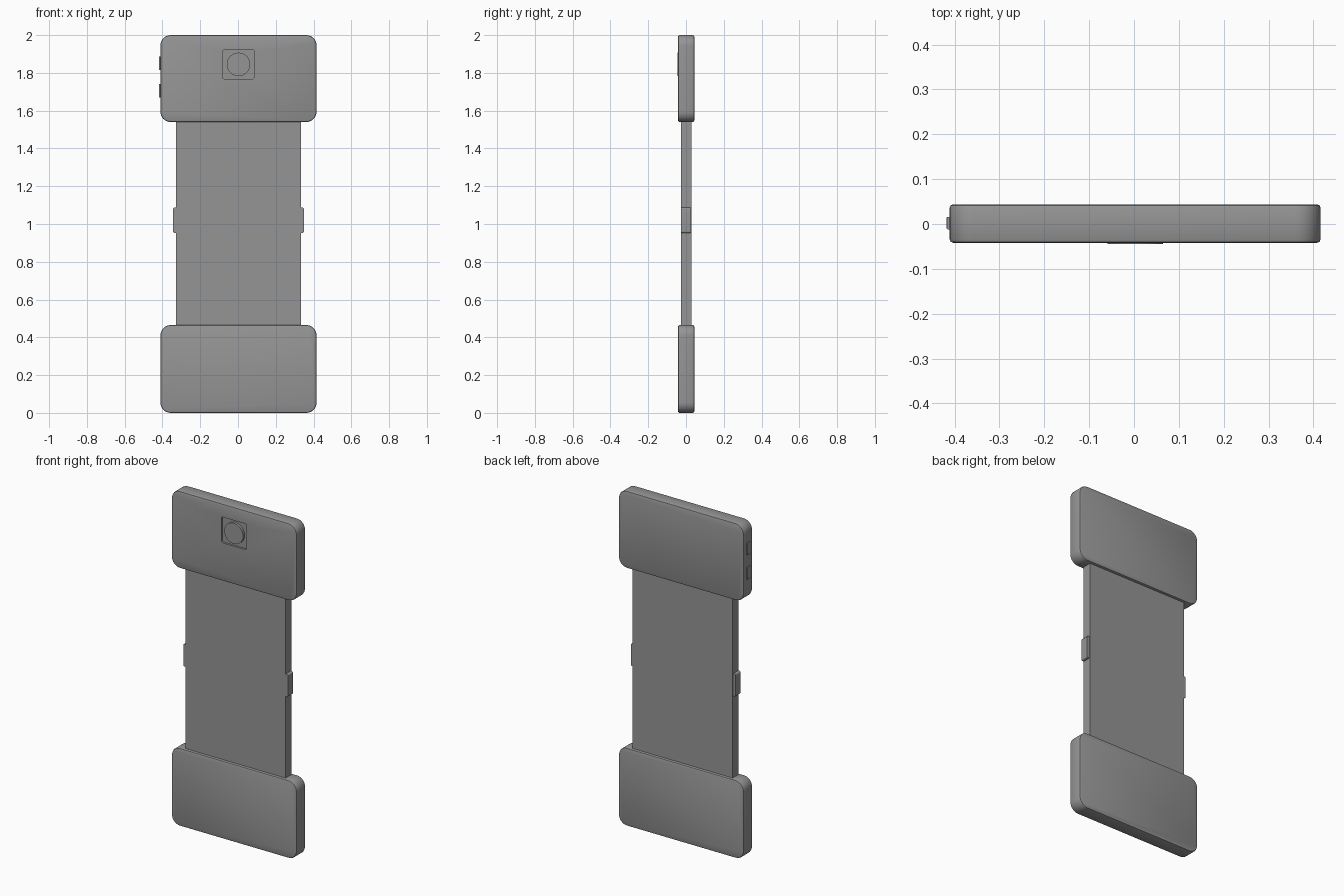
import bpy
import math
from mathutils import Matrix

old = bpy.data.objects.get("Cube")
if old:
    bpy.data.objects.remove(old, do_unlink=True)

grey = bpy.data.materials.new("mid grey")
grey.use_nodes = True
grey.diffuse_color = (0.3, 0.3, 0.3, 1)
grey.node_tree.nodes["Principled BSDF"].inputs["Base Color"].default_value = (0.3, 0.3, 0.3, 1)

import bmesh


def finish(name, bm):
    mesh = bpy.data.meshes.new(name)
    bmesh.ops.recalc_face_normals(bm, faces=bm.faces)
    bm.to_mesh(mesh)
    bm.free()
    obj = bpy.data.objects.new(name, mesh)
    bpy.context.collection.objects.link(obj)
    mesh.materials.append(grey)
    return obj


def activate(obj):
    bpy.ops.object.select_all(action='DESELECT')
    obj.select_set(True)
    bpy.context.view_layer.objects.active = obj


def smooth(obj):
    activate(obj)
    bpy.ops.object.shade_smooth_by_angle(angle=math.radians(30))


def box(name, x, y, z, axis=1, radius=0.0, chamfer=0.0):
    """Box from (min, max) ranges, corners rounded along one axis, rims chamfered."""
    ranges = (x, y, z)
    size = [b - a for a, b in ranges]
    centre = [(a + b) / 2 for a, b in ranges]
    bm = bmesh.new()
    bmesh.ops.create_cube(bm, size=1, matrix=Matrix.Translation(centre) @ Matrix.Diagonal((*size, 1)))
    if radius:
        edges = [e for e in bm.edges
                 if abs((e.verts[0].co - e.verts[1].co).normalized()[axis]) > 0.99]
        bmesh.ops.bevel(bm, geom=edges, offset=radius, segments=8, profile=0.5, affect='EDGES')
    if chamfer:
        lo, hi = ranges[axis]
        rims = [e for e in bm.edges
                if any(all(abs(v.co[axis] - s) < 1e-5 for v in e.verts) for s in (lo, hi))]
        bmesh.ops.bevel(bm, geom=rims, offset=chamfer, segments=2, profile=0.5, affect='EDGES')
    obj = finish(name, bm)
    smooth(obj)
    return obj


MID = 0.0025          # centre line of the body
BODY_X = (-0.411, 0.416)
BODY_Y = (-0.042, 0.044)

# Thick rounded end blocks
bottom_block = box("bottom_block", BODY_X, BODY_Y, (0, 0.465), radius=0.055, chamfer=0.008)
top_block = box("top_block", BODY_X, BODY_Y, (1.54, 2.0), radius=0.055, chamfer=0.008)

# Shallow lens pocket in the top block
cutter = box("pocket_cutter", (MID - 0.083, MID + 0.083), (-0.06, -0.03), (1.768, 1.922), radius=0.01)
cutter.hide_render = True
cut = top_block.modifiers.new("pocket", 'BOOLEAN')
cut.operation = 'DIFFERENCE'
cut.solver = 'EXACT'
cut.object = cutter
activate(top_block)
bpy.ops.object.modifier_apply(modifier=cut.name)
bpy.data.objects.remove(cutter, do_unlink=True)
smooth(top_block)

# Round lens, standing slightly proud
bm = bmesh.new()
bmesh.ops.create_cone(bm, cap_ends=True, segments=48, radius1=0.062, radius2=0.062, depth=0.02,
                      matrix=Matrix.Translation((MID, -0.0345, 1.845)) @ Matrix.Rotation(math.pi / 2, 4, 'X'))
smooth(finish("lens", bm))

# Thin panel joining the blocks
box("centre_panel", (MID - 0.33, MID + 0.33), (-0.026, 0.028), (0.42, 1.58))

# Tabs on both panel edges
for side, label in ((1, "left"), (-1, "right")):
    ends = sorted((MID + side * 0.31, MID + side * 0.346))
    box(label + "_tab", ends, (-0.026, 0.023), (0.953, 1.087), radius=0.008)

# Two buttons on the right edge of the top block
for label, low in (("upper", 1.815), ("lower", 1.669)):
    box(label + "_button", (-0.418, -0.395), (-0.012, 0.016), (low, low + 0.072), axis=0, chamfer=0.003)
